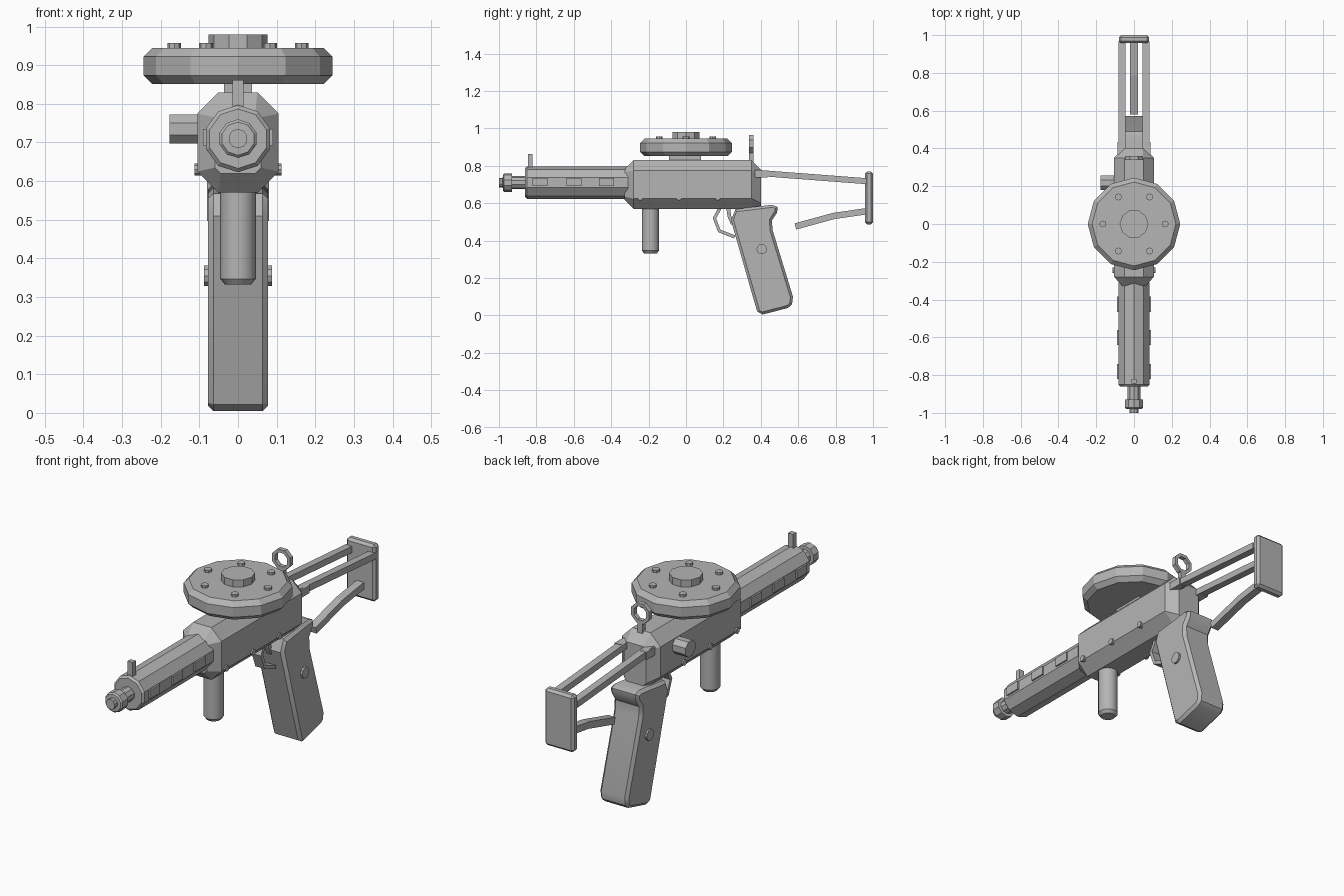
import bpy, bmesh, math
from mathutils import Vector

if "Cube" in bpy.data.objects:
    bpy.data.objects.remove(bpy.data.objects["Cube"])

metal = bpy.data.materials.new("grey metal")
metal.diffuse_color = (0.46, 0.46, 0.46, 1)
metal.use_nodes = True
metal.node_tree.nodes["Principled BSDF"].inputs["Base Color"].default_value = metal.diffuse_color


def loft(name, rings, smooth=None, closed=False):
    """Skin equal-length point rings; cap the ends unless closed into a loop."""
    bm = bmesh.new()
    vs = [[bm.verts.new(p) for p in r] for r in rings]
    n, m = len(vs[0]), len(vs)
    for i in range(m if closed else m - 1):
        a, b = vs[i], vs[(i + 1) % m]
        for j in range(n):
            k = (j + 1) % n
            bm.faces.new((a[j], a[k], b[k], b[j]))
    if not closed:
        bm.faces.new(vs[0])
        bm.faces.new(vs[-1])
    bmesh.ops.recalc_face_normals(bm, faces=bm.faces)
    me = bpy.data.meshes.new(name)
    bm.to_mesh(me)
    bm.free()
    me.materials.append(metal)
    ob = bpy.data.objects.new(name, me)
    bpy.context.collection.objects.link(ob)
    if smooth:
        bpy.ops.object.select_all(action='DESELECT')
        ob.select_set(True)
        bpy.context.view_layer.objects.active = ob
        bpy.ops.object.shade_smooth_by_angle(angle=math.radians(smooth))
    return ob


def lathe(name, axis, center, profile, n, start=0.0, smooth=None):
    """Turn a (position, radius) profile about an axis; center gives the other two coordinates."""
    rings = []
    for t, r in profile:
        ring = []
        for i in range(n):
            a = start + math.tau * i / n
            u, v = center[0] + r * math.cos(a), center[1] + r * math.sin(a)
            ring.append({'x': (t, u, v), 'y': (u, t, v), 'z': (u, v, t)}[axis])
        rings.append(ring)
    return loft(name, rings, smooth)


def box(name, x, y, z, bevel=0):
    ring = [(x[0], y[0]), (x[1], y[0]), (x[1], y[1]), (x[0], y[1])]
    ob = loft(name, [[(a, b, h) for a, b in ring] for h in z])
    if bevel:
        add_bevel(ob, bevel)
    return ob


def add_bevel(ob, width, segments=1):
    mod = ob.modifiers.new("bevel", 'BEVEL')
    mod.width, mod.segments = width, segments
    mod.limit_method = 'ANGLE'
    mod.angle_limit = math.radians(40)


def bar(name, x, path, hx, ht):
    """Rectangular bar swept along a (y, z) path."""
    pts = [Vector(p) for p in path]
    rings = []
    for i, p in enumerate(pts):
        d = (pts[min(i + 1, len(pts) - 1)] - pts[max(i - 1, 0)]).normalized()
        q = Vector((-d.y, d.x)) * ht
        rings.append([(x + sx * hx, p.x + s * q.x, p.y + s * q.y)
                      for sx, s in ((-1, -1), (1, -1), (1, 1), (-1, 1))])
    return loft(name, rings)


# receiver: octagonal section, tapered at both ends
def octagon(y, w, zb, zt, c):
    half = [(w - c, zb), (w, zb + c), (w, zt - c), (w - c, zt)]
    return [(x, y, z) for x, z in half] + [(-x, y, z) for x, z in reversed(half)]


loft("receiver", [octagon(-0.33, 0.06, 0.62, 0.78, 0.015),
                  octagon(-0.28, 0.105, 0.57, 0.83, 0.055),
                  octagon(0.35, 0.105, 0.57, 0.83, 0.055),
                  octagon(0.40, 0.06, 0.585, 0.78, 0.015)])

# barrel shroud, muzzle and front sight
lathe("barrel_shroud", 'y', (0, 0.71),
      [(-0.86, 0.077), (-0.85, 0.087), (-0.31, 0.087)], 10, math.pi / 2)
lathe("muzzle", 'y', (0, 0.71),
      [(-1.0, 0.025), (-0.98, 0.025), (-0.979, 0.043), (-0.972, 0.05), (-0.93, 0.05),
       (-0.929, 0.035), (-0.85, 0.035)], 10, math.pi / 2)
box("front_sight", (-0.014, 0.014), (-0.845, -0.82), (0.77, 0.862))

# raised plates and rivets on both sides
for s, side in ((-1, "left"), (1, "right")):
    for y in (-0.78, -0.60, -0.425):
        box("shroud_plate_" + side, sorted((s * 0.075, s * 0.091)),
            (y - 0.04, y + 0.04), (0.692, 0.735))
    for y in (-0.245, -0.037, 0.17):
        lathe("receiver_rivet_" + side, 'x', (y, 0.63),
              [(s * 0.09, 0.015), (s * 0.113, 0.015)], 8)
    lathe("grip_bolt_" + side, 'x', (0.405, 0.355),
          [(s * 0.07, 0.028), (s * 0.088, 0.028)], 10)
    # upper stock rods and their brackets
    bar("stock_rod_" + side, s * 0.063, [(0.36, 0.764), (0.965, 0.718)], 0.018, 0.016)
    box("stock_bracket_" + side, sorted((s * 0.055, s * 0.088)), (0.345, 0.435), (0.738, 0.776))

# cocking knob
lathe("cocking_knob", 'x', (0.218, 0.735), [(-0.177, 0.041), (-0.09, 0.041)], 8, math.pi / 8)

# drum magazine
box("drum_mount", (-0.036, 0.036), (-0.09, 0.08), (0.81, 0.86))
lathe("drum", 'z', (0, 0), [(0.852, 0.222), (0.874, 0.245), (0.922, 0.245), (0.945, 0.222)], 12)
lathe("drum_hub", 'z', (0, 0), [(0.93, 0.076), (0.98, 0.076)], 10)
for i in range(6):
    a = math.tau * i / 6
    lathe("drum_bolt", 'z', (0.165 * math.cos(a), 0.165 * math.sin(a)),
          [(0.93, 0.018), (0.957, 0.018)], 8)

# rear ring sight
rings = []
for i in range(8):
    a = math.tau * (i + 0.5) / 8
    rings.append([(r * math.cos(a), y, 0.917 + r * math.sin(a))
                  for r, y in ((0.036, 0.338), (0.053, 0.338), (0.053, 0.36), (0.036, 0.36))])
loft("rear_ring", rings, closed=True)
box("rear_ring_post", (-0.014, 0.014), (0.338, 0.36), (0.80, 0.875))

# shoulder plate and lower strut
box("shoulder_plate", (-0.08, 0.08), (0.957, 1.0), (0.487, 0.77), 0.012)
bar("lower_strut", 0, [(0.585, 0.476), (0.79, 0.532), (0.965, 0.557)], 0.02, 0.017)

# pistol grip
grip = [(0.265, 0.568), (0.46, 0.592), (0.49, 0.58), (0.487, 0.55), (0.46, 0.51),
        (0.462, 0.46), (0.572, 0.10), (0.567, 0.06), (0.545, 0.04), (0.41, 0.005),
        (0.38, 0.022), (0.24, 0.51)]
mid = Vector((0.405, 0.30))


def outline(x, inset):
    pts = []
    for i, p in enumerate(grip):
        a, b = Vector(grip[i - 1]), Vector(grip[(i + 1) % len(grip)])
        d = (b - a).normalized()
        pts.append((x, p[0] + d.y * inset, p[1] - d.x * inset))
    return pts


loft("pistol_grip", [outline(-0.078, 0.014), outline(-0.064, 0),
                     outline(0.064, 0), outline(0.078, 0.014)], 30)
box("grip_neck", (-0.05, 0.05), (0.27, 0.39), (0.55, 0.60))

# trigger and guard
bar("trigger_guard", 0, [(0.185, 0.58), (0.152, 0.52), (0.178, 0.452), (0.26, 0.42)], 0.025, 0.009)
bar("trigger", 0, [(0.225, 0.58), (0.232, 0.53), (0.25, 0.49)], 0.012, 0.01)

# front hand grip
lathe("fore_grip", 'z', (0, -0.19), [(0.332, 0.034), (0.347, 0.046), (0.59, 0.046)], 16, 0, 35)
